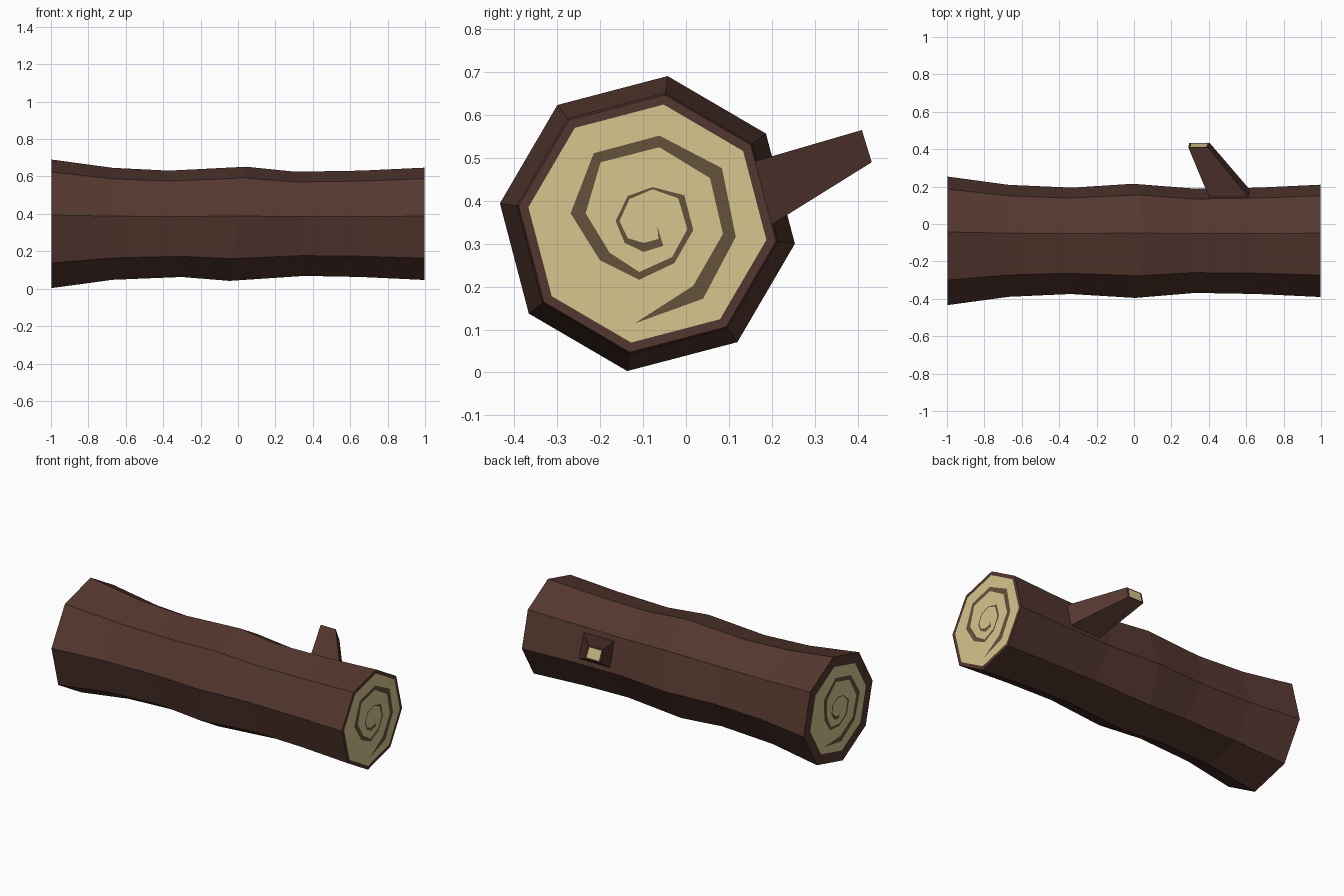
import bpy, bmesh, math
from mathutils import Vector

cube = bpy.data.objects.get("Cube")
if cube:
    bpy.data.objects.remove(cube, do_unlink=True)


def material(name, rgb):
    lin = [(c / 255 / 12.92) if c / 255 < 0.04045 else ((c / 255 + 0.055) / 1.055) ** 2.4 for c in rgb]
    m = bpy.data.materials.new(name)
    m.use_nodes = True
    m.diffuse_color = (*lin, 1)
    m.node_tree.nodes["Principled BSDF"].inputs["Base Color"].default_value = (*lin, 1)
    return m


BARK = material("bark", (84, 55, 47))
WOOD = material("cut wood", (214, 198, 142))
RING = material("growth ring", (101, 81, 59))


def finish(bm, name, mats):
    mesh = bpy.data.meshes.new(name)
    bm.to_mesh(mesh)
    bm.free()
    for m in mats:
        mesh.materials.append(m)
    ob = bpy.data.objects.new(name, mesh)
    bpy.context.collection.objects.link(ob)
    return ob


CY, CZ = -0.09, 0.347      # axis of the trunk
TURN = math.radians(82.2)  # angle of the first corner
END = 0.998


def octagon(bm, x, r, tilt=0.0):
    ring = []
    for k in range(8):
        a = TURN + k * math.pi / 4
        ring.append(bm.verts.new((x + tilt * math.sin(a), CY + r * math.cos(a), CZ + r * math.sin(a))))
    return ring


def bridge(bm, a, b):
    n = len(a)
    for k in range(n):
        bm.faces.new((a[k], a[(k + 1) % n], b[(k + 1) % n], b[k]))


# Trunk: octagonal rings (x, radius, tilt) with a pale disc at each end
bm = bmesh.new()
sections = [(-END, 0.28, 0), (-END, 0.347, 0), (-0.67, 0.302, 0), (-0.335, 0.287, -0.035),
            (0, 0.308, 0.045), (0.33, 0.281, -0.025), (0.66, 0.287, 0),
            (END, 0.303, 0), (END, 0.28, 0)]
rings = [octagon(bm, *s) for s in sections]
for a, b in zip(rings, rings[1:]):
    bridge(bm, a, b)
for ring in (rings[0], rings[-1]):
    bm.faces.new(ring).material_index = 1
bmesh.ops.recalc_face_normals(bm, faces=bm.faces)
finish(bm, "trunk", [BARK, WOOD])

# Growth ring spirals: outer and inner edge offsets in thousandths
tip, tail = (-30, -233), (23, -6)
outer = [(130, -175), (206, -31), (174, 129), (28, 205), (-125, 164), (-179, 24), (-111, -85),
         (-19, -131), (63, -92), (107, -15), (86, 66), (12, 85), (-46, 64), (-74, 6),
         (-53, -45), (-9, -66), (37, -52)]
inner = [(107, -145), (176, -24), (146, 106), (28, 178), (-109, 143), (-144, 24), (-88, -68),
         (-19, -113), (58, -78), (93, -13), (72, 59), (12, 80), (-42, 57), (-65, 6),
         (-46, -34), (-9, -45), (26, -36)]


def spiral(name, x, mirror_angle=None):
    bm = bmesh.new()

    def vert(p):
        y, z = p[0] / 1000, p[1] / 1000
        if mirror_angle is not None:
            c, s = math.cos(2 * mirror_angle), math.sin(2 * mirror_angle)
            y, z = c * y + s * z, s * y - c * z
        return bm.verts.new((x, CY + y, CZ + z))

    o, i = [vert(p) for p in outer], [vert(p) for p in inner]
    bm.faces.new((vert(tip), o[0], i[0]))
    for k in range(len(o) - 1):
        bm.faces.new((o[k], o[k + 1], i[k + 1], i[k]))
    bm.faces.new((o[-1], vert(tail), i[-1]))
    finish(bm, name, [RING])


spiral("left_growth_ring", 1.0)
spiral("right_growth_ring", -1.0, math.radians(104.7))

# Branch stub: four-sided taper sunk into the trunk, pale cut tip
root = [Vector(p) for p in ((0.39, 0.17, 0.495), (0.59, 0.17, 0.495), (0.605, 0.20, 0.345), (0.395, 0.20, 0.345))]
end = [Vector(p) for p in ((0.29, 0.41, 0.565), (0.395, 0.41, 0.565), (0.405, 0.433, 0.49), (0.295, 0.433, 0.49))]
centre = sum(end, Vector()) / 4
bm = bmesh.new()
loops = [[bm.verts.new(p) for p in pts] for pts in (
    [r + (r - e) * 0.35 for r, e in zip(root, end)], end,
    [centre + (e - centre) * 0.78 for e in end])]
bridge(bm, loops[0], loops[1])
bridge(bm, loops[1], loops[2])
bm.faces.new(loops[0])
bm.faces.new(loops[2]).material_index = 1
bmesh.ops.recalc_face_normals(bm, faces=bm.faces)
finish(bm, "branch_stub", [BARK, WOOD])
